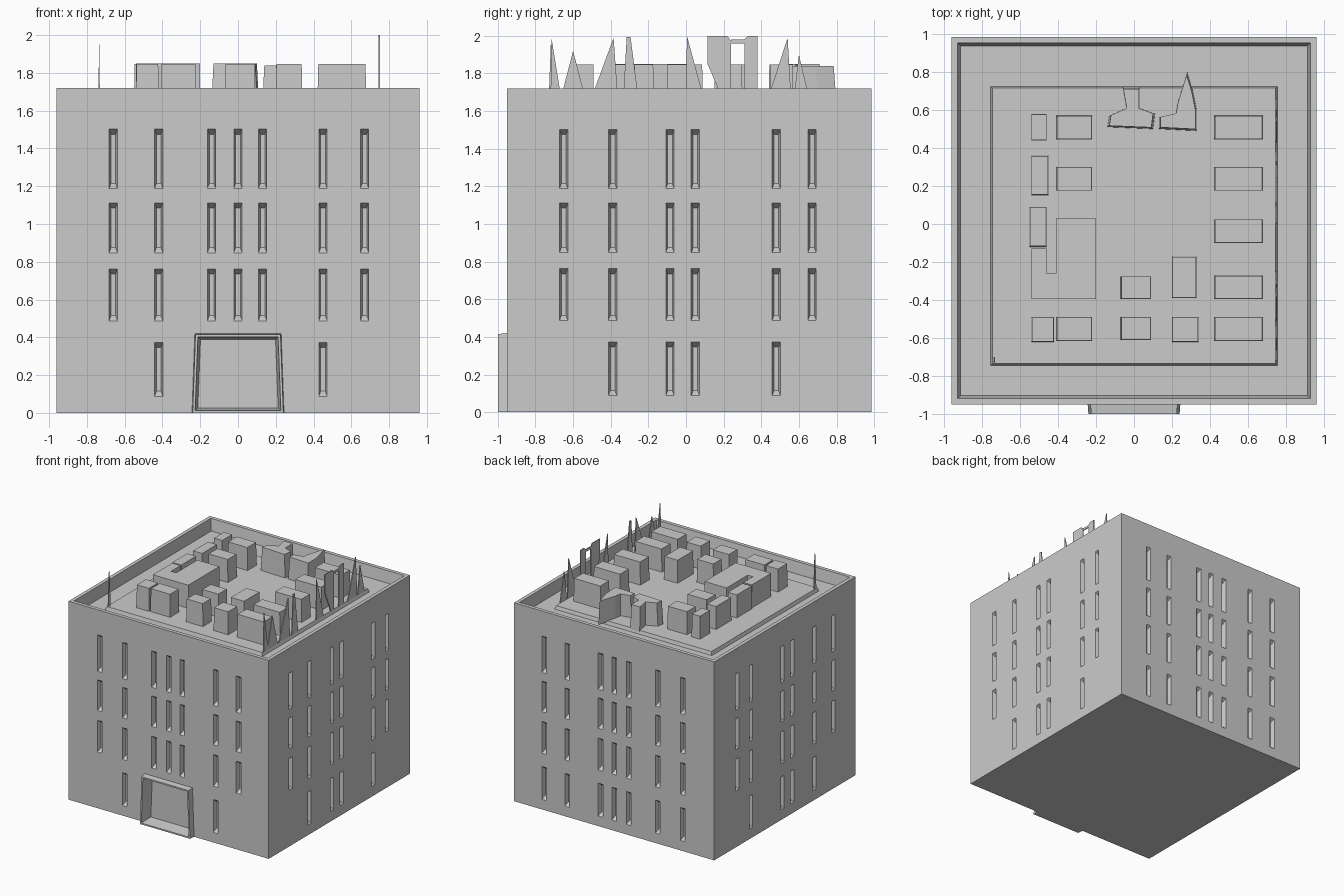
import bpy, bmesh

if "Cube" in bpy.data.objects:
    bpy.data.objects.remove(bpy.data.objects["Cube"])

X, Y0, Y1, TOP = 0.96, -0.95, 0.985, 1.72
DECK = 1.65


def loft(bm, a, b):
    """Solid between two matching rings of points."""
    va = [bm.verts.new(p) for p in a]
    vb = [bm.verts.new(p) for p in b]
    n = len(a)
    bm.faces.new(va)
    bm.faces.new(vb[::-1])
    for i in range(n):
        j = (i + 1) % n
        bm.faces.new((va[i], vb[i], vb[j], va[j]))


def rect(x0, x1, y0, y1, z):
    return [(x0, y0, z), (x1, y0, z), (x1, y1, z), (x0, y1, z)]


def finish(bm, name):
    bmesh.ops.recalc_face_normals(bm, faces=bm.faces[:])
    me = bpy.data.meshes.new(name)
    bm.to_mesh(me)
    bm.free()
    ob = bpy.data.objects.new(name, me)
    bpy.context.collection.objects.link(ob)
    return ob


def prism(name, pts, z0, z1, taper=1.0):
    bm = bmesh.new()
    cx = sum(p[0] for p in pts) / len(pts)
    cy = sum(p[1] for p in pts) / len(pts)
    loft(bm, [(x, y, z0) for x, y in pts],
         [(cx + (x - cx) * taper, cy + (y - cy) * taper, z1) for x, y in pts])
    return finish(bm, name)


def recess(ob_bm, test, width, depth, taper=0.0):
    """Inset the chosen face and push it inwards."""
    ob_bm.normal_update()
    f = next(f for f in ob_bm.faces if test(f.normal))
    bmesh.ops.inset_region(ob_bm, faces=[f], thickness=width)
    n = f.normal.copy()
    bmesh.ops.inset_region(ob_bm, faces=[f], thickness=max(taper, 0.001))
    bmesh.ops.translate(ob_bm, verts=f.verts[:], vec=-n * depth)


# building body with sunken roof and parapet
bm = bmesh.new()
loft(bm, rect(-X, X, Y0, Y1, 0), rect(-X, X, Y0, Y1, TOP))
bmesh.ops.recalc_face_normals(bm, faces=bm.faces[:])
recess(bm, lambda n: n.z > 0.9, 0.045, 0.10, 0.022)
body = finish(bm, "building_body")

# narrow window slots on all four walls
WALLS = {
    "front": lambda u, z, d: (u, Y0 + d, z),
    "back": lambda u, z, d: (u, Y1 - d, z),
    "right": lambda u, z, d: (X - d, u, z),
    "left": lambda u, z, d: (-X + d, u, z),
}
ROWS = [(0.08, 0.38), (0.48, 0.77), (0.84, 1.12), (1.18, 1.51)]
COLS_X = [-0.66, -0.42, -0.14, 0.0, 0.13, 0.45, 0.67]
COLS_Y = [-0.65, -0.39, -0.085, 0.05, 0.48, 0.67]
bm = bmesh.new()
for wall, at in WALLS.items():
    cols = COLS_X if wall in ("front", "back") else COLS_Y
    for u in cols:
        for r, (z0, z1) in enumerate(ROWS):
            if r == 0 and wall != "back" and abs(u) > 0.6:
                continue
            if r == 0 and wall == "front" and abs(u) < 0.3:
                continue

            def ring(w, m, d):
                return [at(u - w, z0 + m, d), at(u + w, z0 + m, d),
                        at(u + w, z1 - m, d), at(u - w, z1 - m, d)]
            loft(bm, ring(0.025, 0, -0.01), ring(0.012, 0.035, 0.035))
# doorway pocket behind the porch
loft(bm, rect(-0.23, 0.23, Y0 - 0.01, -0.87, 0.015), rect(-0.23, 0.23, Y0 - 0.01, -0.87, 0.41))
cutter = finish(bm, "slot_cutter")
cutter.hide_render = True
cutter.hide_viewport = True
mod = body.modifiers.new("slots", "BOOLEAN")
mod.object = cutter
mod.operation = "DIFFERENCE"
mod.solver = "EXACT"

# entrance porch frame with deep opening
bm = bmesh.new()
loft(bm, [(-0.25, -0.865, 0), (0.25, -0.865, 0), (0.235, -0.865, 0.43), (-0.235, -0.865, 0.43)],
     [(-0.24, -1, 0), (0.24, -1, 0), (0.225, -1, 0.415), (-0.225, -1, 0.415)])
bmesh.ops.recalc_face_normals(bm, faces=bm.faces[:])
recess(bm, lambda n: n.y < -0.9, 0.018, 0.11, 0.02)
finish(bm, "entrance_porch")

# raised roof deck
prism("roof_deck", [(-0.76, -0.75), (0.76, -0.75), (0.76, 0.73), (-0.76, 0.73)], 1.60, DECK, 0.98)

# roof equipment boxes: x0, x1, y0, y1
BOXES = [(-0.54, -0.46, 0.44, 0.58), (-0.54, -0.45, 0.15, 0.36), (-0.55, -0.46, -0.12, 0.09),
         (-0.54, -0.42, -0.62, -0.49)]
BOXES += [(-0.41, -0.22, y, y + 0.125) for y in (-0.615, 0.175, 0.445)]
BOXES += [(-0.07, 0.09, y, y + 0.12) for y in (-0.61, -0.395)]
BOXES += [(0.2, 0.34, -0.62, -0.49), (0.2, 0.33, -0.39, -0.17)]
BOXES += [(0.42, 0.68, y, y + 0.125) for y in (-0.615, -0.395, -0.1, 0.175, 0.445)]
for i, (x0, x1, y0, y1) in enumerate(BOXES):
    prism(f"roof_box_{i + 1}", [(x0, y0), (x1, y0), (x1, y1), (x0, y1)], DECK - 0.01, 1.848, 0.96)

# U-shaped unit and two irregular units at the back
prism("roof_u_unit", [(-0.54, -0.395), (-0.2, -0.395), (-0.2, 0.03), (-0.41, 0.03), (-0.41, -0.26),
                      (-0.46, -0.26), (-0.46, -0.13), (-0.54, -0.13)], DECK - 0.01, 1.85)
prism("roof_back_unit_left", [(-0.14, 0.51), (0.1, 0.5), (0.11, 0.58), (0.03, 0.61), (0.03, 0.72),
                              (-0.06, 0.72), (-0.04, 0.61), (-0.13, 0.57)], DECK - 0.01, 1.85, 0.92)
prism("roof_back_unit_right", [(0.13, 0.5), (0.33, 0.49), (0.33, 0.6), (0.31, 0.7), (0.28, 0.8),
                               (0.23, 0.64), (0.22, 0.58), (0.13, 0.56)], DECK - 0.01, 1.84, 0.92)

# thin upright fins along the right edge of the deck, profiles in (y, z)
B = DECK
FINS = [
    [(-0.72, B), (-0.66, B), (-0.715, 1.99)],
    [(-0.67, B), (-0.53, B), (-0.60, 1.92)],
    [(-0.51, B), (-0.36, B), (-0.385, 1.99)],
    [(-0.335, B), (-0.25, B), (-0.295, 1.995), (-0.315, 1.995)],
    [(0.0, B), (0.10, B), (0.005, 2.0)],
    [(0.24, B), (0.30, B), (0.30, 1.80), (0.38, 1.80), (0.38, 2.0), (0.33, 2.0), (0.28, 1.975),
     (0.22, 2.0), (0.115, 2.0), (0.115, 1.85), (0.235, 1.84), (0.26, 1.96), (0.31, 1.96), (0.31, 1.82),
     (0.285, 1.80)],
    [(0.43, B), (0.56, B), (0.54, 1.99)],
    [(0.57, B), (0.66, B), (0.60, 1.9)],
]
# the arched fin is split into simple panels: two posts and a lintel
FINS[5:6] = [
    [(0.115, 1.85), (0.24, 1.84), (0.24, 1.97), (0.22, 2.0), (0.115, 2.0)],
    [(0.20, B), (0.24, B), (0.24, 1.84), (0.115, 1.85)],
    [(0.31, B), (0.38, B), (0.38, 2.0), (0.33, 2.0), (0.31, 1.98)],
    [(0.24, 1.96), (0.31, 1.96), (0.31, 1.98), (0.24, 1.98)],
]
for i, prof in enumerate(FINS):
    bm = bmesh.new()
    loft(bm, [(0.744, y, z) for y, z in prof], [(0.752, y, z) for y, z in prof])
    finish(bm, f"roof_fin_{i + 1}")

# lone mast at the front left corner of the deck
prism("corner_mast", [(-0.739, -0.73), (-0.731, -0.73), (-0.731, -0.70), (-0.739, -0.70)], DECK, 1.95, 0.25)
